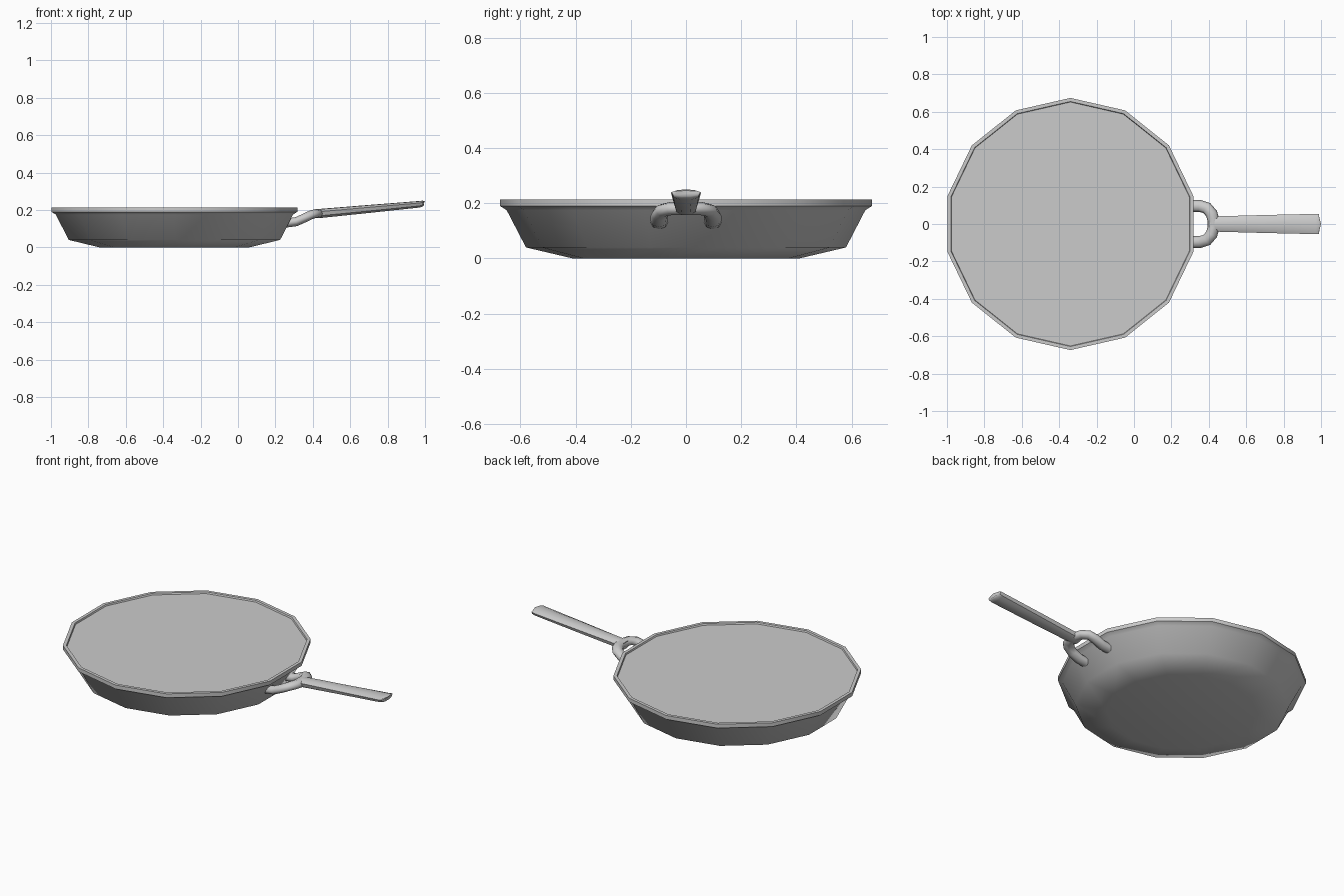
import bpy, bmesh, math
from mathutils import Vector

if "Cube" in bpy.data.objects:
    bpy.data.objects.remove(bpy.data.objects["Cube"])


def loft(name, rings, angle):
    """Skin a list of equal-length rings, cap both ends, shade smooth by angle."""
    bm = bmesh.new()
    rows = [[bm.verts.new(p) for p in ring] for ring in rings]
    n = len(rows[0])
    for a, b in zip(rows, rows[1:]):
        for i in range(n):
            j = (i + 1) % n
            bm.faces.new((a[i], a[j], b[j], b[i]))
    bm.faces.new(rows[0][::-1])
    bm.faces.new(rows[-1])
    bmesh.ops.recalc_face_normals(bm, faces=bm.faces)
    mesh = bpy.data.meshes.new(name)
    bm.to_mesh(mesh)
    bm.free()
    ob = bpy.data.objects.new(name, mesh)
    bpy.context.collection.objects.link(ob)
    bpy.ops.object.select_all(action='DESELECT')
    bpy.context.view_layer.objects.active = ob
    ob.select_set(True)
    bpy.ops.object.shade_smooth_by_angle(angle=math.radians(angle))
    return ob


# Pan body: 14-sided, with the recessed top surface just inside the rim
SIDES, CX = 14, -0.34
profile = [(0.41, 0.0), (0.58, 0.04), (0.65, 0.175), (0.674, 0.19),
           (0.674, 0.213), (0.655, 0.213), (0.652, 0.204)]


def pan_ring(r, z):
    angles = [math.pi / 2 + math.tau * i / SIDES for i in range(SIDES)]
    return [(CX + r * math.cos(a), r * math.sin(a), z) for a in angles]


loft("pan_body", [pan_ring(r, z) for r, z in profile], 55)

# Forked bracket joining the pan wall to the handle: flattened tube along a U
half = [(0.22, 0.097, 0.125), (0.31, 0.097, 0.137), (0.355, 0.096, 0.157),
        (0.390, 0.085, 0.174), (0.415, 0.055, 0.181), (0.425, 0.02, 0.181)]
path = [Vector(p) for p in half]
path += [Vector((p.x, -p.y, p.z)) for p in reversed(path)]
rings = []
for i, p in enumerate(path):
    t = (path[min(i + 1, len(path) - 1)] - path[max(i - 1, 0)]).normalized()
    side = t.cross(Vector((0, 0, 1))).normalized()
    up = side.cross(t)
    rings.append([p + side * 0.032 * math.cos(a) + up * 0.024 * math.sin(a)
                  for a in (math.tau * k / 8 for k in range(8))])
loft("handle_fork", rings, 60)

# Handle bar: slightly crowned section, widening and thinning towards the tip
section = [(-1, 0.70), (-0.55, 0.95), (0, 1), (0.55, 0.95), (1, 0.70),
           (0.85, 0.25), (0.35, 0), (-0.35, 0), (-0.85, 0.25)]
# x, half width, bottom z, top z
stations = [(0.40, 0.045, 0.158, 0.199), (0.44, 0.041, 0.157, 0.206),
            (0.70, 0.048, 0.184, 0.227), (0.97, 0.054, 0.213, 0.248),
            (0.988, 0.053, 0.219, 0.250)]
bar = [[(x, u * w, lo + v * (hi - lo)) for u, v in section]
       for x, w, lo, hi in stations]
bar.append([(1.0 - 0.012 * abs(u), u * 0.048, 0.226 + v * 0.02)
            for u, v in section])
loft("handle_bar", bar, 40)
